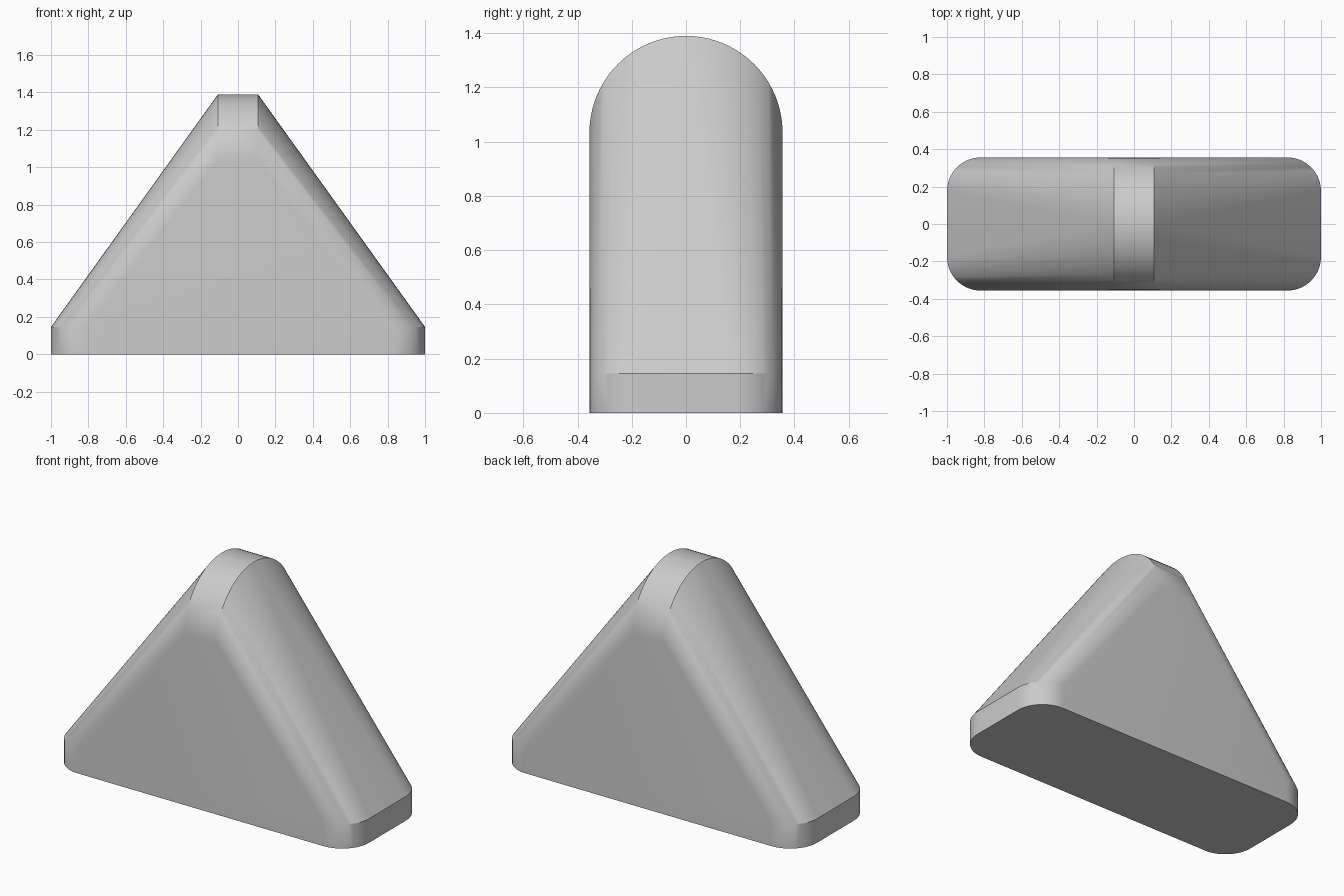
import bpy, bmesh
from math import sin, cos, pi, radians

cube = bpy.data.objects.get("Cube")
if cube:
    bpy.data.objects.remove(cube, do_unlink=True)

HALF_LEN, HALF_DEPTH, HEIGHT = 1.0, 0.356, 1.39
RIM, CORNER, RIDGE = 0.146, 0.18, 0.107
SEGS = 10

grey = bpy.data.materials.new("light_grey")
colour = (0.6, 0.6, 0.6, 1.0)
grey.use_nodes = True
grey.diffuse_color = colour
grey.node_tree.nodes["Principled BSDF"].inputs["Base Color"].default_value = colour

points = []

# Rounded rectangular foot: the same outline at the floor and at the rim
for sx in (-1, 1):
    for sy in (-1, 1):
        for i in range(SEGS + 1):
            a = pi / 2 * i / SEGS
            x = sx * (HALF_LEN - CORNER + CORNER * cos(a))
            y = sy * (HALF_DEPTH - CORNER + CORNER * sin(a))
            points += [(x, y, 0), (x, y, RIM)]

# Half-round ridge on top
for sx in (-1, 1):
    for i in range(4 * SEGS + 1):
        a = pi * i / (4 * SEGS)
        points.append((sx * RIDGE, HALF_DEPTH * cos(a),
                       HEIGHT - HALF_DEPTH + HALF_DEPTH * sin(a)))

# Wrap foot and ridge in one skin, so the slopes blend between the two curves
bm = bmesh.new()
for p in points:
    bm.verts.new(p)
bmesh.ops.convex_hull(bm, input=bm.verts[:])
bmesh.ops.delete(bm, geom=[v for v in bm.verts if not v.link_faces], context='VERTS')
bmesh.ops.dissolve_limit(bm, angle_limit=radians(0.1), verts=bm.verts[:], edges=bm.edges[:])
bmesh.ops.recalc_face_normals(bm, faces=bm.faces[:])

mesh = bpy.data.meshes.new("wedge_body")
bm.to_mesh(mesh)
bm.free()
mesh.materials.append(grey)
body = bpy.data.objects.new("wedge_body", mesh)
bpy.context.collection.objects.link(body)

bpy.ops.object.select_all(action='DESELECT')
body.select_set(True)
bpy.context.view_layer.objects.active = body
bpy.ops.object.shade_smooth_by_angle(angle=radians(30))
